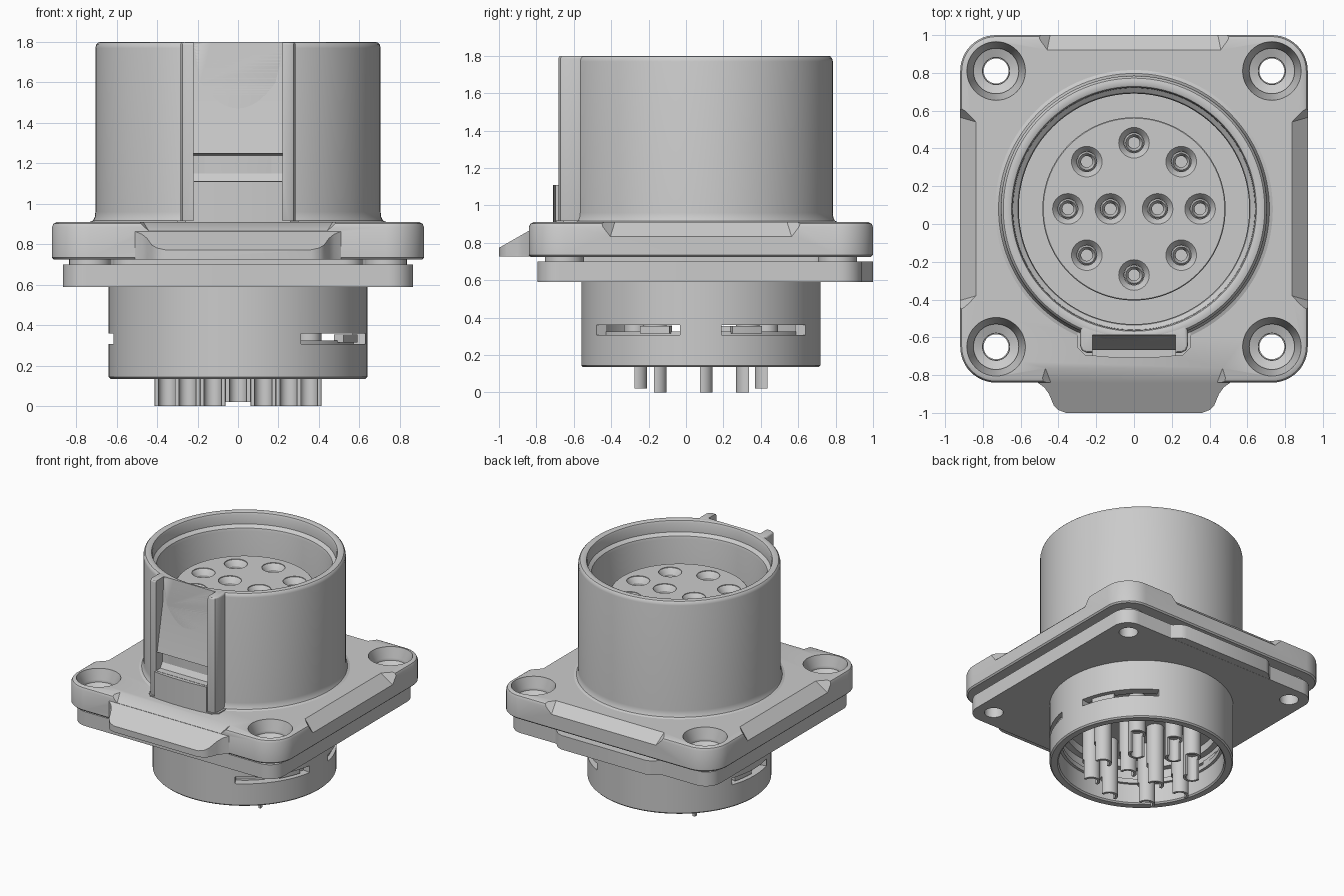
import bpy, bmesh
from math import sin, cos, pi, radians, sqrt

if "Cube" in bpy.data.objects:
    bpy.data.objects.remove(bpy.data.objects["Cube"])

CY = 0.08                                   # y of the connector axis
HOLES = [(sx * 0.73, CY + sy * 0.73) for sx in (-1, 1) for sy in (-1, 1)]
PINS = [(0, .43), (0, -.27)] + [(s * x, y) for s in (-1, 1)
        for x, y in ((.25, .33), (.35, CY), (.125, CY), (.25, -.165))]


def finish(name, bm):
    bmesh.ops.remove_doubles(bm, verts=bm.verts, dist=1e-5)
    bmesh.ops.recalc_face_normals(bm, faces=bm.faces)
    me = bpy.data.meshes.new(name)
    bm.to_mesh(me)
    bm.free()
    ob = bpy.data.objects.new(name, me)
    bpy.context.collection.objects.link(ob)
    return ob


def lathe(name, prof, x=0, y=CY, n=96):
    """Closed (radius, z) profile turned about a vertical axis."""
    bm = bmesh.new()
    rings = [[bm.verts.new((x + r * cos(2 * pi * i / n), y + r * sin(2 * pi * i / n), z))
              for i in range(n)] if r else [bm.verts.new((x, y, z))] for r, z in prof]
    for a, b in zip(rings, rings[1:] + rings[:1]):
        for i in range(n):
            j = (i + 1) % n
            vs = list(dict.fromkeys([a[i % len(a)], a[j % len(a)], b[j % len(b)], b[i % len(b)]]))
            if len(vs) > 2:
                bm.faces.new(vs)
    return finish(name, bm)


def loft(name, loops):
    bm = bmesh.new()
    rings = [[bm.verts.new(p) for p in lp] for lp in loops]
    n = len(rings[0])
    for a, b in zip(rings, rings[1:]):
        for i in range(n):
            bm.faces.new((a[i], a[(i + 1) % n], b[(i + 1) % n], b[i]))
    bm.faces.new(rings[0])
    bm.faces.new(rings[-1])
    return finish(name, bm)


def prism(name, poly, z0, z1):
    return loft(name, [[(x, y, z) for x, y in poly] for z in (z0, z1)])


def slab(name, hx, y0, y1, rad, levels):
    """Rounded rectangle stacked through (inset, z) levels."""
    loops = []
    for d, z in levels:
        lp = []
        for cx, cy, a0 in ((hx - rad, y1 - rad, 0), (rad - hx, y1 - rad, 90),
                           (rad - hx, y0 + rad, 180), (hx - rad, y0 + rad, 270)):
            for k in range(13):
                a = radians(a0 + 7.5 * k)
                lp.append((cx + (rad - d) * cos(a), cy + (rad - d) * sin(a), z))
        loops.append(lp)
    return loft(name, loops)


def hull(name, pts):
    bm = bmesh.new()
    for p in pts:
        bm.verts.new(p)
    bmesh.ops.convex_hull(bm, input=bm.verts)
    return finish(name, bm)


def box(name, x0, x1, y0, y1, z0, z1):
    return hull(name, [(x, y, z) for x in (x0, x1) for y in (y0, y1) for z in (z0, z1)])


def apply(ob, kind, **kw):
    m = ob.modifiers.new("m", kind)
    for k, v in kw.items():
        setattr(m, k, v)
    bpy.context.view_layer.objects.active = ob
    bpy.ops.object.modifier_apply(modifier=m.name)


def cut(ob, *cutters, keep=False):
    for c in cutters:
        apply(ob, 'BOOLEAN', operation='DIFFERENCE', solver='EXACT', object=c)
        if not keep:
            bpy.data.objects.remove(c)


# Square mounting flange with countersunk holes
flange = slab("flange", .92, -.84, 1.0, .19,
              [(.01, .725), (0, .735), (0, .885), (.008, .902), (.025, .91)])
cut(flange, *[lathe("cutter", [(0, 1), (.155, 1), (.155, .905), (.12, .84), (.12, .82),
                               (.072, .80), (.072, .6), (0, .6)], x, y, 48) for x, y in HOLES])
# sloped edge reliefs between the corners
for s in (-1, 1):
    cut(flange, hull("cutter", [(s * x, y, z) for x, z, a, b in
        ((.835, .912, -.38, .54), (.94, .815, -.41, .57), (.835, .96, -.42, .58), (.94, .96, -.52, .68))
        for y in (a, b)]))
cut(flange, hull("cutter", [(s * x, y, z) for s in (-1, 1) for x, y, z in
    ((.46, .92, .912), (.44, 1.02, .82), (.5, .92, .96), (.58, 1.02, .96))]))
cut(flange, hull("cutter", [(s * x, y, z) for s in (-1, 1) for x, y, z in
    ((.47, -.76, .912), (.38, -1.0, .775), (.50, -.76, .96), (.60, -1.0, .96))]))

# Sloped front tab
half = [(.51, -.80), (.51, -.84), (.475, -.865), (.45, -.90), (.425, -.96), (.40, -.985), (.36, -1.0)]
tab = prism("front_tab", half + [(-x, y) for x, y in half[::-1]], .726, .93)
cut(tab, hull("cutter", [(x, y, z) for x in (-.7, .7) for y, z in
                         ((-.70, .944), (-1.1, .716), (-.70, 1.1), (-1.1, 1.1))]))

# Spacers and gasket plate under the flange
lower = slab("flange_spacer", .62, CY - .70, CY + .70, .1, [(0, .695), (0, .73)])
for i, (x, y) in enumerate(HOLES):
    lathe(f"spacer_ring_{i}", [(.105, .695), (.105, .73), (.07, .73), (.07, .695)], x, y, 32)
gasket = slab("gasket_plate", .865, -.795, .94, .12, [(0, .59), (0, .70)])
cut(gasket, *[lathe("cutter", [(0, .8), (.066, .8), (.066, .5), (0, .5)], x, y, 32) for x, y in HOLES])
half = [(.48, .93), (.44, .945), (.40, .985), (.36, 1.0)]
prism("gasket_rear_tab", half + [(-x, y) for x, y in half[::-1]], .591, .699)

# Upper shell
shell = lathe("upper_shell", [(0, .90), (.735, .90), (.735, .91), (.717, .917), (.708, .935), (.705, .96),
              (.705, 1.77), (.701, 1.787), (.692, 1.797), (.68, 1.80), (.66, 1.80), (.648, 1.795),
              (.642, 1.78), (.64, 1.71), (.615, 1.69), (.61, 1.67), (.61, .96), (0, .96)], n=128)

# Front key housing with latch window
arc = [(.66 * sin(radians(a)), CY - .66 * cos(radians(a))) for a in range(-25, 26, 5)]
key = prism("key_housing", [(-.285, -.58), *arc, (.285, -.58), (.285, -.645), (.275, -.67), (.25, -.682),
                            (-.25, -.682), (-.275, -.67), (-.285, -.645)], .90, 1.80)
apply(key, 'BEVEL', width=.015, segments=3, limit_method='ANGLE', angle_limit=radians(50))
prof = [(-.8, 1.9), (-.587, 1.9), (-.587, 1.8), (-.60, 1.6), (-.668, 1.25), (-.605, 1.24),
        (-.605, 1.15), (-.63, 1.112), (-.8, 1.112)]
window = loft("cutter", [[(x, y, z) for y, z in prof] for x in (-.22, .22)])
cut(key, window, keep=True)
cut(shell, window)
bump = [(x / 100, -.71 + .25 * (x / 100) ** 2) for x in range(-22, 23, 4)]
prism("key_sill", [(-.22, -.66), *bump, (.22, -.66)], .90, 1.11)
# fillet foot around the key
half = [(.30, -.55), (.30, -.655), (.26, -.695)]
prism("key_foot", half + [(-x, y) for x, y in half[::-1]], .90, .918)

# Contact insert with countersunk sockets
insert = lathe("contact_insert", [(0, .95), (.485, .95), (.485, 1.535), (.48, 1.54), (0, 1.54)])
cut(insert, *[lathe("cutter", [(0, 1.6), (.081, 1.6), (.081, 1.535), (.072, 1.525), (.053, 1.495),
                               (.053, 1.2), (0, 1.2)], x, y, 32) for x, y in PINS])

# Sockets in the insert and solder cups at the rear
for i, (x, y) in enumerate(PINS):
    lathe(f"socket_{i}", [(0, 1.19), (.052, 1.19), (.052, 1.475), (.044, 1.485),
                          (.03, 1.46), (.03, 1.25), (0, 1.25)], x, y, 32)
    z0 = .02 if x == 0 else 0
    pin = lathe(f"solder_pin_{i}", [(0, .47), (.062, .47), (.062, z0), (.043, z0),
                                    (.043, .19), (0, .19)], x, y, 32)
    d = .2 if y > .2 else -.2               # cups open outward
    cut(pin, box("cutter", x - .1, x + .1, *sorted((y + d * .03, y + d)), -.1, .16))

# Lower barrel with arc slots
barrel = lathe("lower_barrel", [(0, .60), (.64, .60), (.64, .145), (.63, .135), (.585, .135), (.575, .145),
                                (.575, .40), (.53, .40), (.53, .46), (0, .46)], n=128)
for a0, a1 in ((10, 61), (-61, -10), (160, 196)):
    angs = [radians(a0 + (a1 - a0) * k / 12) for k in range(13)]
    poly = [(.7 * cos(a), CY + .7 * sin(a)) for a in angs] + \
           [(.55 * cos(a), CY + .55 * sin(a)) for a in angs[::-1]]
    cut(barrel, prism("cutter", poly, .308, .36))
# locking ring seen through the slots
lathe("inner_lock_ring", [(.57, .29), (.58, .29), (.58, .325), (.57, .325), (.555, .325), (.555, .29)])
for i, a in enumerate((-24, 24, 172)):
    angs = [radians(a + k * 4 - 8) for k in range(5)]
    prism(f"lock_lug_{i}", [(.615 * cos(t), CY + .615 * sin(t)) for t in angs] +
          [(.56 * cos(t), CY + .56 * sin(t)) for t in angs[::-1]], .315, .355)

bpy.ops.object.select_all(action='SELECT')
bpy.ops.object.shade_smooth_by_angle(angle=radians(30))
